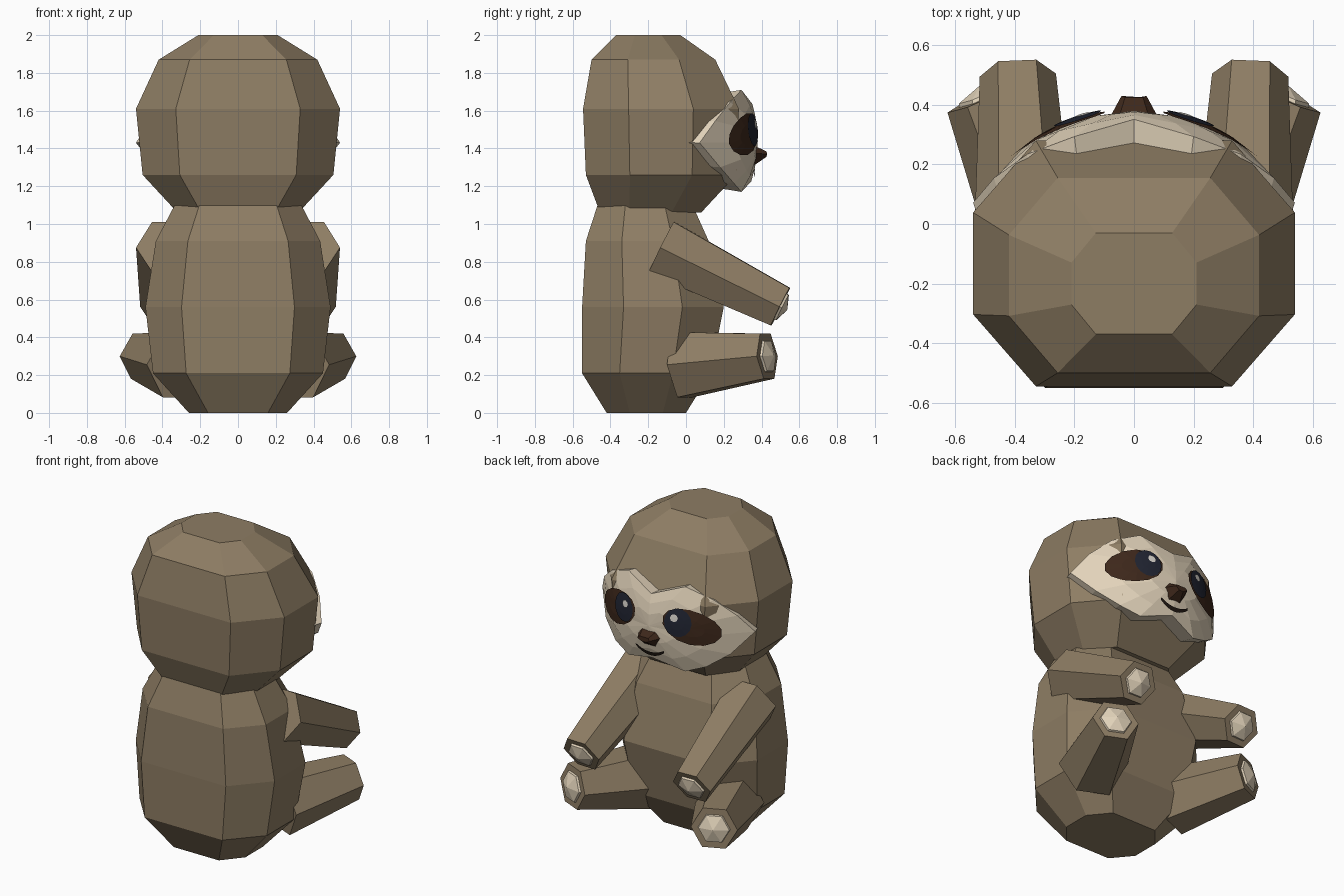
import bpy, bmesh, math
from mathutils import Vector

if "Cube" in bpy.data.objects:
    bpy.data.objects.remove(bpy.data.objects["Cube"])

def material(name, rgb):
    m = bpy.data.materials.new(name)
    m.diffuse_color = (*rgb, 1)
    m.use_nodes = True
    m.node_tree.nodes["Principled BSDF"].inputs["Base Color"].default_value = m.diffuse_color
    return m

FUR = material("brown fur", (0.27, 0.205, 0.127))
CREAM = material("cream", (0.76, 0.65, 0.49))
DARK = material("dark brown", (0.048, 0.021, 0.011))
NAVY = material("navy eye", (0.015, 0.018, 0.032))
BLACK = material("mouth black", (0.015, 0.009, 0.006))
GLINT = material("eye glint", (0.68, 0.65, 0.60))

def loft(name, rings, mat, caps=True):
    """Skin a stack of rings; a ring of one point becomes a tip."""
    bm = bmesh.new()
    vs = [[bm.verts.new(p) for p in r] for r in rings]
    for a, b in zip(vs, vs[1:]):
        n = max(len(a), len(b))
        for i in range(n):
            j = (i + 1) % n
            if len(b) == 1:
                bm.faces.new((a[i], a[j], b[0]))
            elif len(a) == 1:
                bm.faces.new((a[0], b[j], b[i]))
            else:
                bm.faces.new((a[i], a[j], b[j], b[i]))
    if caps:
        for r in (vs[0], vs[-1]):
            if len(r) > 2:
                bm.faces.new(r)
    bmesh.ops.recalc_face_normals(bm, faces=bm.faces[:])
    # open plates must look toward the face side (+y)
    if not caps:
        bm.normal_update()
        if sum(f.normal.y * f.calc_area() for f in bm.faces) < 0:
            bmesh.ops.reverse_faces(bm, faces=bm.faces[:])
    me = bpy.data.meshes.new(name)
    bm.to_mesh(me)
    bm.free()
    me.materials.append(mat)
    ob = bpy.data.objects.new(name, me)
    bpy.context.collection.objects.link(ob)
    return ob

def octagon(z, a, yb, yf):
    c, b = (yb + yf) / 2, (yf - yb) / 2
    p, q = 0.61 * a, 0.415 * b
    return [(x, c + y, z) for x, y in ((p, -b), (a, -q), (a, q), (p, b),
                                       (-p, b), (-a, q), (-a, -q), (-p, -b))]

# Body and head
loft("body", [octagon(*r) for r in (
    (0, 0.26, -0.42, 0.0), (0.21, 0.45, -0.55, 0.13), (0.56, 0.49, -0.55, 0.20),
    (0.91, 0.435, -0.53, 0.12), (1.11, 0.33, -0.465, 0.03))], FUR)
loft("head", [octagon(*r) for r in (
    (1.06, 0.32, -0.455, 0.08), (1.26, 0.505, -0.53, 0.265), (1.61, 0.54, -0.545, 0.28),
    (1.87, 0.42, -0.50, 0.155), (2.0, 0.21, -0.37, -0.03))], FUR)

# Limbs: tapered hexagonal prisms, each with a pointed pad on its end
def limb(name, start, end, r0, r1):
    start, end = Vector(start), Vector(end)
    d = (end - start).normalized()
    side = d.cross(Vector((0, 0, 1))).normalized()
    up = side.cross(d)

    def hexagon(c, r):
        return [c + r * (math.cos(i * math.pi / 3) * side + math.sin(i * math.pi / 3) * up)
                for i in range(6)]
    loft(name, [hexagon(start, r0), hexagon(end, r1)], FUR)
    loft(name + "_pad", [hexagon(end - 0.01 * d, r1 * 0.72), hexagon(end + 0.012 * d, r1 * 0.66),
                         [end + 0.04 * d]], CREAM)

for s, tag in ((1, "right"), (-1, "left")):
    limb(tag + "_arm", (s * 0.365, -0.13, 0.875), (s * 0.39, 0.50, 0.5625), 0.175, 0.128)
    limb(tag + "_leg", (s * 0.30, -0.02, 0.255), (s * 0.50, 0.43, 0.30), 0.20, 0.138)

# Face surface, bulging forward
def face_pt(x, z, off=0.0):
    return (x, 0.38 - 0.75 * x**2 - 1.05 * x**4 - 0.75 * (z - 1.44)**2 + off, z)

# Mask plate, notched at the brow, with a rim running back into the head
half = [(0.2, 1.71), (0.36, 1.645), (0.47, 1.545), (0.54, 1.43), (0.44, 1.30),
        (0.32, 1.215), (0.2, 1.17)]
outline = [(0, 1.635)] + half + [(0, 1.225)] + [(-x, z) for x, z in reversed(half)]

def mask_ring(k, off=0.0, shrink=1.0):
    return [(p[0] * shrink, p[1], 1.44 + (p[2] - 1.44) * shrink)
            for p in (face_pt(x * k, 1.44 + (z - 1.44) * k, off) for x, z in outline)]

loft("face_mask", [mask_ring(1, -0.10, 0.94), mask_ring(1), mask_ring(0.7), mask_ring(0.36),
                   [face_pt(0, 1.44)]], CREAM, caps=False)

# Eye parts: thin discs following the face surface
def disc(name, cx, cz, rx, rz, tilt, off, mat, n=14):
    def ring(k):
        pts = []
        for i in range(n):
            a = 2 * math.pi * i / n
            u, v = k * rx * math.cos(a), k * rz * math.sin(a)
            pts.append(face_pt(cx + u * math.cos(tilt) - v * math.sin(tilt),
                               cz + u * math.sin(tilt) + v * math.cos(tilt), off))
        return pts
    loft(name, [ring(1), ring(0.5), [face_pt(cx, cz, off)]], mat, caps=False)

for s, tag in ((1, "right"), (-1, "left")):
    disc(tag + "_eye_patch", s * 0.255, 1.475, 0.165, 0.105, -s * 0.32, 0.006, DARK)
    disc(tag + "_eye", s * 0.19, 1.50, 0.08, 0.088, 0, 0.012, NAVY)
    disc(tag + "_eye_glint", s * 0.172, 1.53, 0.024, 0.024, 0, 0.018, GLINT, 8)

# Nose
loft("nose", [
    [(-0.05, 0.36, 1.415), (0.05, 0.36, 1.415), (0.08, 0.36, 1.375),
     (0.04, 0.36, 1.31), (-0.04, 0.36, 1.31), (-0.08, 0.36, 1.375)],
    [(-0.03, 0.425, 1.385), (0.03, 0.425, 1.385), (0.042, 0.43, 1.37),
     (0.015, 0.425, 1.355), (-0.015, 0.425, 1.355), (-0.042, 0.43, 1.37)]], DARK)

# Smiling mouth strip
xs = [i * 0.02 for i in range(-5, 6)]
lower = [face_pt(x, 1.245 + 4 * x * x, 0.008) for x in xs]
upper = [face_pt(x, 1.27 + 3 * x * x, 0.008) for x in xs]
bm = bmesh.new()
lo, hi = [[bm.verts.new(p) for p in row] for row in (lower, upper)]
for i in range(len(xs) - 1):
    bm.faces.new((lo[i + 1], lo[i], hi[i], hi[i + 1]))
me = bpy.data.meshes.new("mouth")
bm.to_mesh(me)
bm.free()
me.materials.append(BLACK)
bpy.context.collection.objects.link(bpy.data.objects.new("mouth", me))
